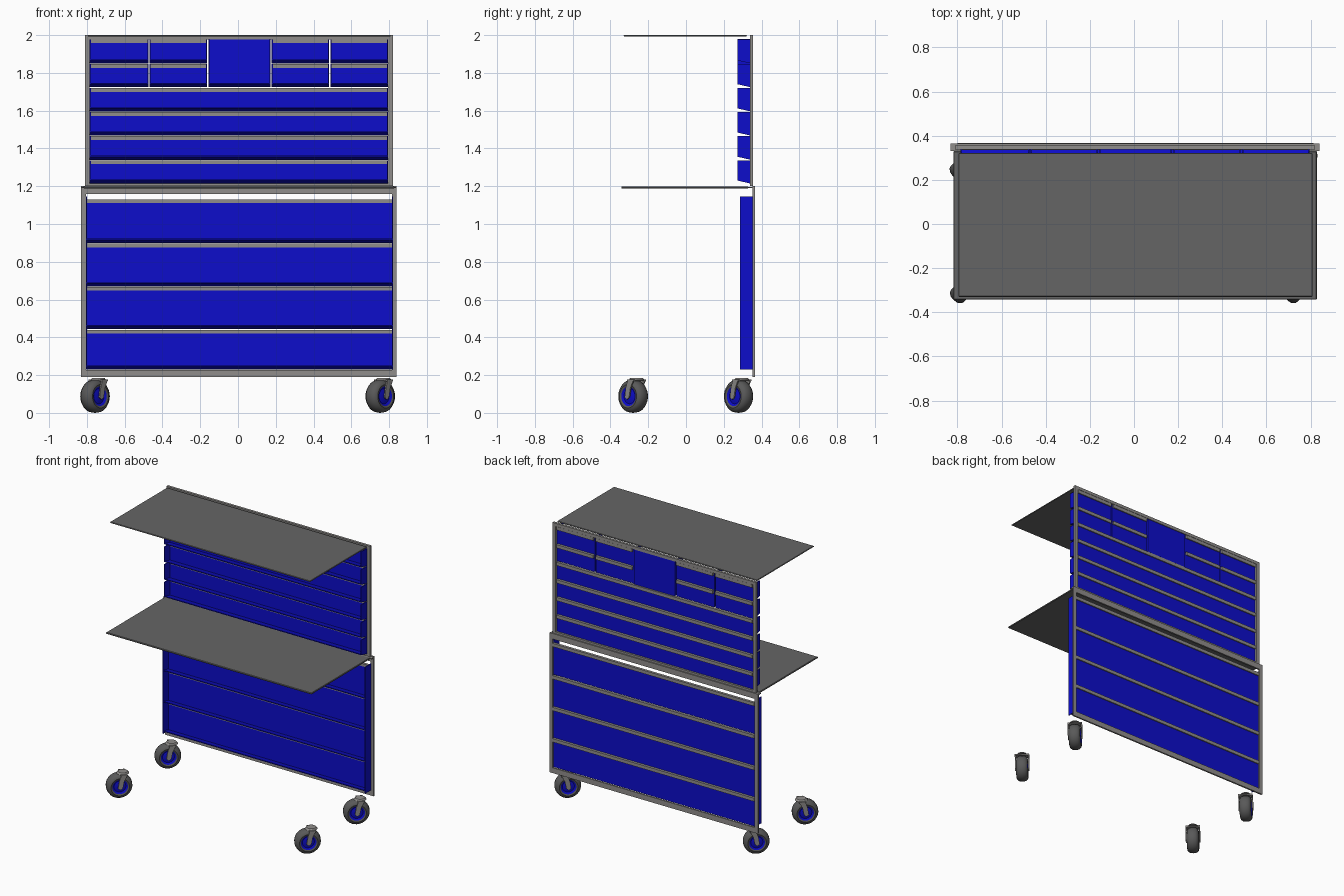
import bpy, bmesh, math
from mathutils import Matrix, Vector

if "Cube" in bpy.data.objects:
    bpy.data.objects.remove(bpy.data.objects["Cube"])


def material(name, rgb):
    m = bpy.data.materials.new(name)
    m.use_nodes = True
    m.diffuse_color = (*rgb, 1)
    m.node_tree.nodes["Principled BSDF"].inputs["Base Color"].default_value = (*rgb, 1)
    return m


BLUE = material("drawer blue", (0.004, 0.004, 0.6))
STEEL = material("frame grey", (0.28, 0.27, 0.26))
TOP = material("worktop dark grey", (0.13, 0.13, 0.13))
RUBBER = material("tyre grey", (0.1, 0.1, 0.1))


def finish(name, bm, mat, matrix=None, smooth=False):
    bmesh.ops.recalc_face_normals(bm, faces=bm.faces)
    mesh = bpy.data.meshes.new(name)
    bm.to_mesh(mesh)
    bm.free()
    mesh.materials.append(mat)
    ob = bpy.data.objects.new(name, mesh)
    bpy.context.collection.objects.link(ob)
    if matrix:
        ob.matrix_world = matrix
    if smooth:
        bpy.ops.object.select_all(action="DESELECT")
        ob.select_set(True)
        bpy.context.view_layer.objects.active = ob
        bpy.ops.object.shade_smooth_by_angle(angle=math.radians(40))
    return ob


def add_box(bm, x, y, z):
    size = [b - a for a, b in (x, y, z)]
    mid = [(a + b) / 2 for a, b in (x, y, z)]
    bmesh.ops.create_cube(bm, size=1, matrix=Matrix.Translation(mid) @ Matrix.Diagonal((*size, 1)))


def add_prism(bm, outline, x0, x1):
    """Extrude a (y, z) outline along x."""
    face = bm.faces.new([bm.verts.new((x0, y, z)) for y, z in outline])
    out = bmesh.ops.extrude_face_region(bm, geom=[face])["geom"]
    bmesh.ops.translate(bm, verts=[v for v in out if isinstance(v, bmesh.types.BMVert)], vec=(x1 - x0, 0, 0))


def drawer(name, x0, x1, z0, z1, inner, outer, grip=True):
    """Open-backed drawer front: plate, sloped bottom lip, side flanges, grip."""
    t, rise = 0.006, 0.016
    top = z1 - 0.02 if grip else z1
    bm = bmesh.new()
    add_prism(bm, [(outer, z0), (outer, top), (outer - t, top), (outer - t, z0 + t),
                   (inner, z0 + rise + t), (inner, z0 + rise)], x0, x1)
    side = [(outer, z0), (outer, z1), (inner, z1), (inner, z0 + rise)]
    add_prism(bm, side, x0, x0 + t)
    add_prism(bm, side, x1 - t, x1)
    finish(name, bm, BLUE)
    if grip:
        bm = bmesh.new()
        add_prism(bm, [(outer - t, top), (outer - t, z1), (outer + 0.013, z1),
                       (outer + 0.013, top - 0.004), (outer + 0.007, top - 0.004), (outer + 0.004, top)],
                  x0 + t, x1 - t)
        finish(name + "_grip", bm, STEEL)


def frame(name, x, y, z, side, bottom, top):
    bm = bmesh.new()
    add_box(bm, (x[0], x[0] + side), y, z)
    add_box(bm, (x[1] - side, x[1]), y, z)
    inside = (x[0] + side, x[1] - side)
    add_box(bm, inside, y, (z[0], z[0] + bottom))
    add_box(bm, inside, y, (z[1] - top, z[1]))
    return finish(name, bm, STEEL)


def worktop(name, x, y, z):
    bm = bmesh.new()
    add_box(bm, x, y, z)
    ob = finish(name, bm, TOP)
    bev = ob.modifiers.new("edge", "BEVEL")
    bev.width = 0.003
    bev.segments = 1


# Lower cabinet
frame("lower_frame", (-0.83, 0.84), (0.352, 0.364), (0.19, 1.2), 0.026, 0.038, 0.04)
bm = bmesh.new()
add_box(bm, (-0.83, 0.84), (0.33, 0.352), (1.19, 1.197))
finish("lower_frame_ledge", bm, STEEL)
for i, (a, b) in enumerate([(0.23, 0.44), (0.443, 0.667), (0.67, 0.896), (0.9, 1.13)]):
    drawer(f"lower_drawer_{i + 1}", -0.805, 0.82, a, b, 0.285, 0.353)
bm = bmesh.new()
for x in (-0.805, 0.814):
    add_box(bm, (x, x + 0.006), (0.285, 0.353), (0.23, 1.145))
finish("lower_side_flanges", bm, BLUE)
worktop("lower_worktop", (-0.818, 0.828), (-0.342, 0.33), (1.188, 1.199))

# Upper chest
frame("upper_frame", (-0.81, 0.82), (0.338, 0.356), (1.2, 2.0), 0.025, 0.014, 0.022)
for i, (a, b) in enumerate([(1.214, 1.337), (1.34, 1.465), (1.468, 1.593), (1.596, 1.72)]):
    drawer(f"upper_wide_drawer_{i + 1}", -0.785, 0.795, a, b, 0.273, 0.342)
columns = [(-0.785, -0.474), (-0.468, -0.163), (0.178, 0.483), (0.489, 0.795)]
for i, (x0, x1) in enumerate(columns):
    drawer(f"small_drawer_low_{i + 1}", x0, x1, 1.724, 1.847, 0.273, 0.342)
    drawer(f"small_drawer_high_{i + 1}", x0, x1, 1.85, 1.977, 0.273, 0.342)
drawer("centre_door", -0.157, 0.172, 1.724, 1.979, 0.273, 0.35, grip=False)
worktop("upper_worktop", (-0.795, 0.808), (-0.33, 0.322), (1.992, 2.0))


def lathe(profile, steps=32):
    """Spin an (axis, radius) profile around x."""
    bm = bmesh.new()
    verts = [bm.verts.new((a, 0, r)) for a, r in profile]
    edges = [bm.edges.new(p) for p in zip(verts, verts[1:])]
    bmesh.ops.spin(bm, geom=verts + edges, cent=(0, 0, 0), axis=(1, 0, 0),
                   angle=math.tau, steps=steps, use_duplicate=False)
    bmesh.ops.remove_doubles(bm, verts=bm.verts, dist=0.0001)
    return bm


def caster(label, x, y, yaw):
    place = Matrix.Translation((x, y, 0.088)) @ Matrix.Rotation(yaw, 4, "Z")
    half = [(0.036, 0.052), (0.04, 0.062), (0.036, 0.074), (0.022, 0.085), (0, 0.088)]
    tyre = half + [(-a, r) for a, r in half[-2::-1]]
    finish(f"{label}_tyre", lathe(tyre), RUBBER, place, True)
    hub = [(0.033, 0), (0.033, 0.02), (0.028, 0.04), (0.036, 0.056)]
    finish(f"{label}_hub", lathe(hub + [(-a, r) for a, r in hub[::-1]]), BLUE, place, True)
    # Fork arms sweep from the swivel down to the axle
    bm = bmesh.new()
    arm = [(-0.016, -0.006), (0.0, -0.018), (0.016, -0.006), (0.026, 0.045),
           (0.045, 0.082), (0.005, 0.082), (-0.008, 0.045)]
    for s in (-1, 1):
        add_prism(bm, arm, s * 0.041, s * 0.049)
    add_box(bm, (-0.049, 0.049), (0.003, 0.047), (0.08, 0.09))
    finish(f"{label}_fork", bm, STEEL, place)
    bm = bmesh.new()
    bmesh.ops.create_cone(bm, cap_ends=True, segments=20, radius1=0.042, radius2=0.032, depth=0.012,
                          matrix=Matrix.Translation((0, 0.025, 0.092)))
    finish(f"{label}_swivel", bm, STEEL, place, True)


# Four swivelled casters
for side, x in (("right", -0.757), ("left", 0.753)):
    caster(f"front_{side}_caster", x, -0.28, math.radians(-43))
    caster(f"back_{side}_caster", x, 0.278, math.radians(-46))
